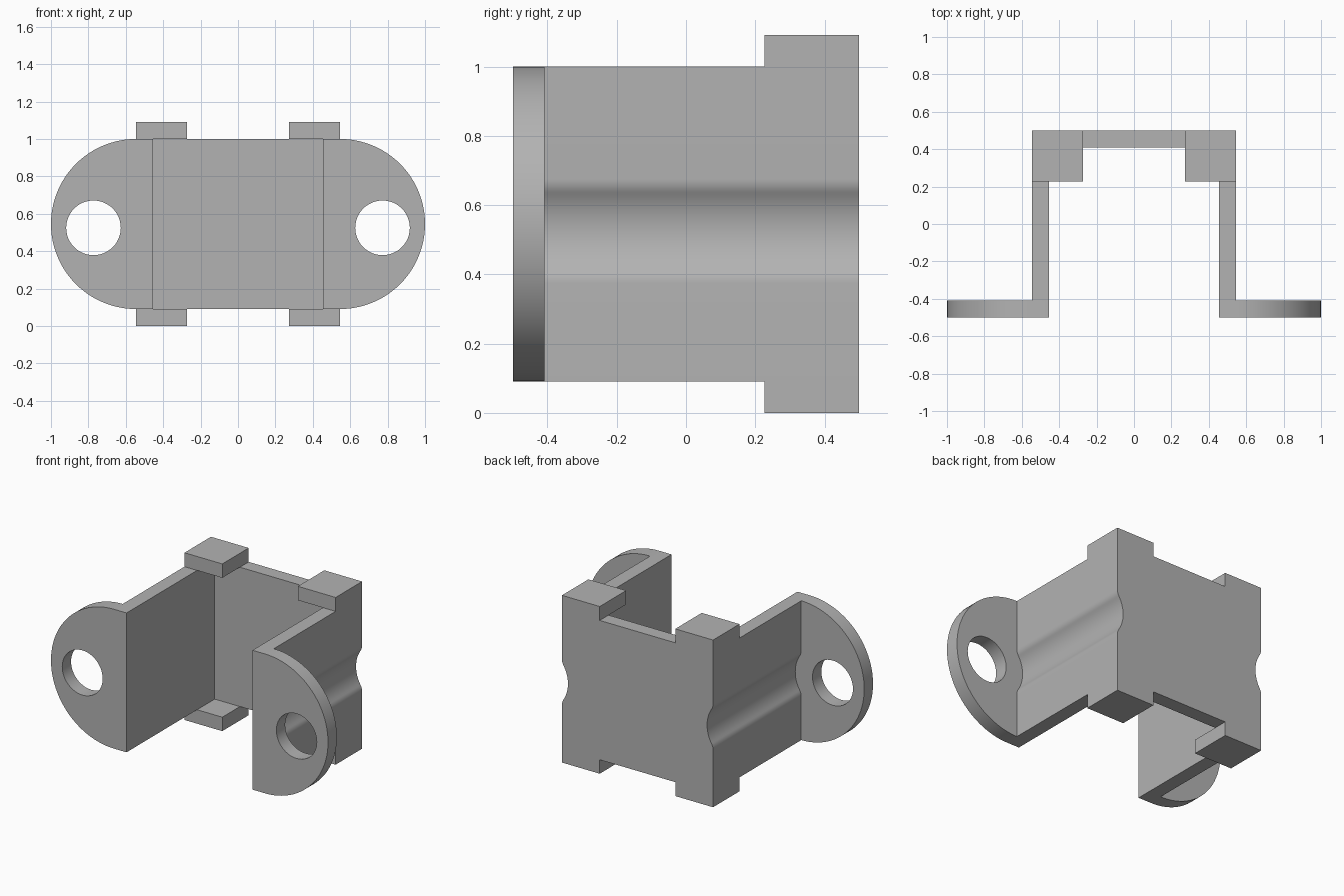
import bpy, bmesh
from math import sin, cos, pi, radians
from mathutils import Matrix

cube = bpy.data.objects.get("Cube")
if cube:
    bpy.data.objects.remove(cube, do_unlink=True)

U = 1 / 11                      # sheet thickness, the base unit of the bracket
BASE, TOP = U, 11 * U           # wall bottom and top
OUT, IN = 6 * U, 5 * U          # outer and inner wall faces
BORE_X, BORE_Z = 8.5 * U, 0.525

grey = bpy.data.materials.new("light grey")
grey.use_nodes = True
grey.diffuse_color = (0.45, 0.45, 0.45, 1)
grey.node_tree.nodes["Principled BSDF"].inputs["Base Color"].default_value = grey.diffuse_color


def arc(cx, cz, r, a0, a1, n):
    """Points on an arc in the x-z plane, angles in degrees."""
    steps = [radians(a0 + (a1 - a0) * i / n) for i in range(n + 1)]
    return [(cx + r * cos(a), cz + r * sin(a)) for a in steps]


def extrude_outline(name, outlines, y0, y1):
    """Fill x-z outlines (inner ones become holes) and extrude from y0 to y1."""
    curve = bpy.data.curves.new(name, "CURVE")
    curve.dimensions = "2D"
    curve.fill_mode = "BOTH"
    curve.extrude = (y1 - y0) / 2
    for pts in outlines:
        spline = curve.splines.new("POLY")
        spline.points.add(len(pts) - 1)
        for p, (x, z) in zip(spline.points, pts):
            p.co = (x, z, 0, 1)
        spline.use_cyclic_u = True
    temp = bpy.data.objects.new(name + "_outline", curve)
    bpy.context.collection.objects.link(temp)
    bpy.context.view_layer.update()
    mesh = bpy.data.meshes.new_from_object(
        temp.evaluated_get(bpy.context.evaluated_depsgraph_get()))
    bpy.data.objects.remove(temp, do_unlink=True)
    bpy.data.curves.remove(curve)
    mesh.transform(Matrix.Translation((0, (y0 + y1) / 2, 0)) @ Matrix.Rotation(pi / 2, 4, "X"))
    bm = bmesh.new()
    bm.from_mesh(mesh)
    bmesh.ops.remove_doubles(bm, verts=bm.verts, dist=1e-5)
    bmesh.ops.recalc_face_normals(bm, faces=bm.faces)
    bm.to_mesh(mesh)
    bm.free()
    mesh.materials.clear()
    mesh.materials.append(grey)
    obj = bpy.data.objects.new(name, mesh)
    bpy.context.collection.objects.link(obj)
    bpy.ops.object.select_all(action="DESELECT")
    obj.select_set(True)
    bpy.context.view_layer.objects.active = obj
    bpy.ops.object.shade_smooth_by_angle(angle=radians(30))
    return obj


def groove():
    """Screw clearance in the outer wall face: a hollow arc blended by small fillets."""
    tilt, r, fillet = 32, 0.21, 0.075
    cx = OUT - fillet + (r + fillet) * cos(radians(tilt))
    half = (r + fillet) * sin(radians(tilt))
    low = arc(OUT - fillet, BORE_Z - half, fillet, 0, tilt, 6)
    hollow = arc(cx, BORE_Z, r, 180 + tilt, 180 - tilt, 20)
    high = arc(OUT - fillet, BORE_Z + half, fillet, -tilt, 0, 6)
    return low + hollow[1:-1] + high


def rect(x0, x1, z0, z1):
    return [(x0, z0), (x1, z0), (x1, z1), (x0, z1)]


# Back plate between the walls
extrude_outline("back_plate", [rect(-IN, IN, BASE, TOP)], 0.5 - U, 0.5)

for side, s in (("left", 1), ("right", -1)):
    def mirrored(pts):
        return [(s * x, z) for x, z in pts]

    # Side wall with its groove
    wall = [(IN, TOP), (IN, BASE), (OUT, BASE)] + groove() + [(OUT, TOP)]
    extrude_outline(side + "_wall", [mirrored(wall)], U - 0.5, 0.5)

    # Rounded mounting ear with a screw hole
    ear = [(IN, TOP), (IN, BASE)] + arc(OUT, OUT, 5 * U, -90, 90, 48)
    hole = arc(BORE_X, BORE_Z, 0.146, 0, 360, 48)[:-1]
    extrude_outline(side + "_ear", [mirrored(ear), mirrored(hole)], -0.5, U - 0.5)

    # Corner lugs above and below the back plate
    for level, z in (("lower", 0), ("upper", TOP)):
        lug = rect(3 * U, OUT, z, z + U)
        extrude_outline(f"{side}_{level}_lug", [mirrored(lug)], 0.5 - 3 * U, 0.5)
